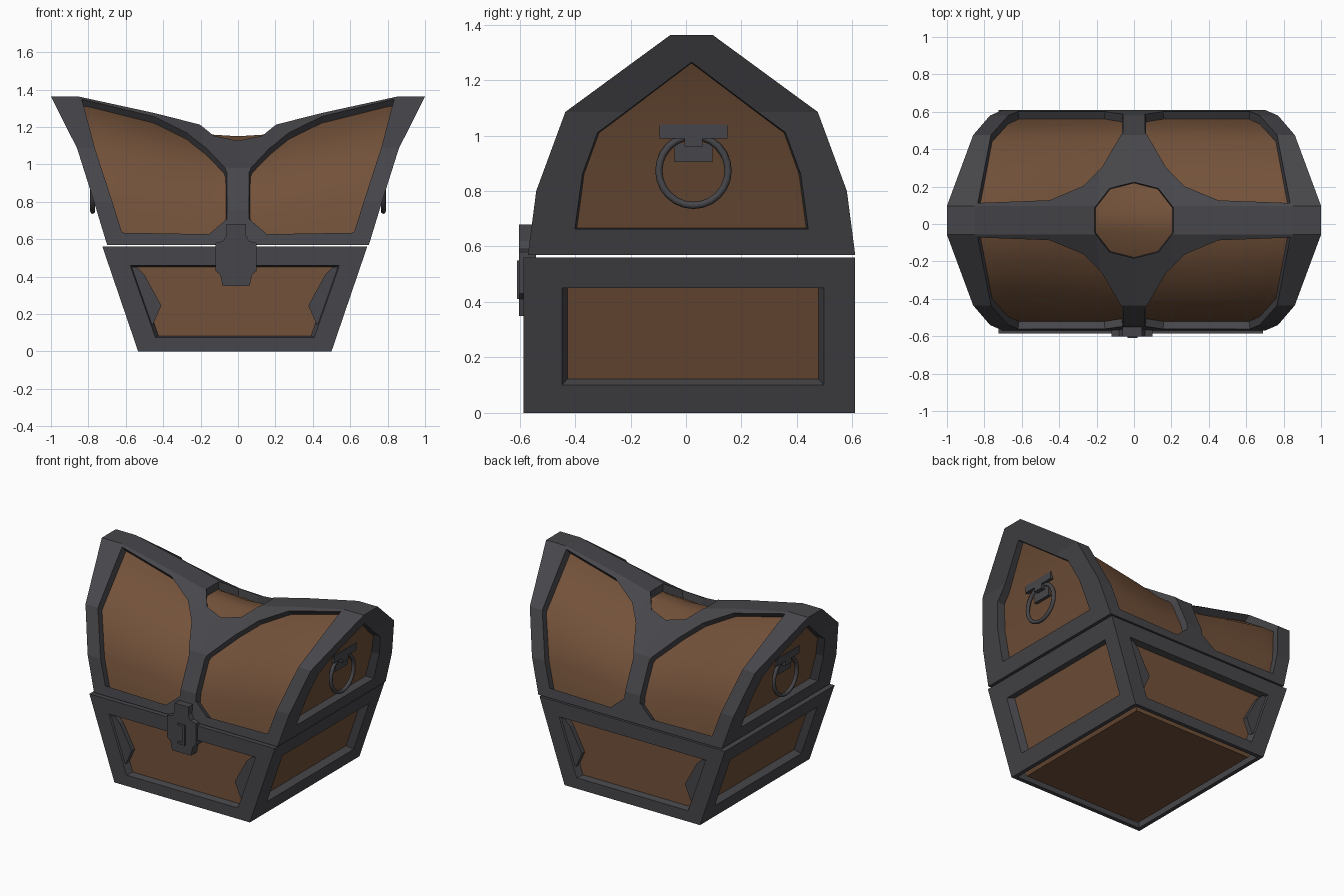
import bpy, bmesh, math
from mathutils import Vector as V

if "Cube" in bpy.data.objects:
    bpy.data.objects.remove(bpy.data.objects["Cube"])

def material(name, rgb):
    m = bpy.data.materials.new(name)
    m.diffuse_color = (*rgb, 1)
    m.use_nodes = True
    m.node_tree.nodes["Principled BSDF"].inputs["Base Color"].default_value = m.diffuse_color
    return m

IRON = material("dark iron", (0.062, 0.062, 0.07))
WOOD = material("brown wood", (0.17, 0.083, 0.042))
BASE_POS, LID_POS = V((-0.017, 0.0125, 0)), V((0, 0.02, 0))

def make(name, verts, faces, mat, smooth=None):
    bm = bmesh.new()
    vs = [bm.verts.new(v) for v in verts]
    for f in faces:
        bm.faces.new([vs[i] for i in f])
    bmesh.ops.remove_doubles(bm, verts=bm.verts, dist=1e-5)
    bmesh.ops.recalc_face_normals(bm, faces=bm.faces)
    me = bpy.data.meshes.new(name)
    bm.to_mesh(me)
    bm.free()
    me.materials.append(mat)
    ob = bpy.data.objects.new(name, me)
    bpy.context.collection.objects.link(ob)
    if smooth:
        bpy.ops.object.select_all(action='DESELECT')
        ob.select_set(True)
        bpy.context.view_layer.objects.active = ob
        bpy.ops.object.shade_smooth_by_angle(angle=math.radians(smooth))
    return ob

def prism(name, pts, d, s_in, s_out, taper=0.0, mat=IRON):
    """Extrude an outline along d between two planes, widening outward."""
    d = V(d).normalized()
    pts = [V(p) for p in pts]
    n = len(pts)
    flat = [p - d * p.dot(d) for p in pts]
    c = sum(flat, V()) / n
    verts = [c + (q - c) * (1 + taper * (s - p.dot(d))) + d * s
             for s in (s_in, s_out) for p, q in zip(pts, flat)]
    faces = [list(range(n)), list(range(n, 2 * n))]
    faces += [[i, (i + 1) % n, n + (i + 1) % n, n + i] for i in range(n)]
    return make(name, verts, faces, mat)

def box(name, lo, hi):
    (x0, y0, z0), (x1, y1, z1) = lo, hi
    return prism(name, [(x0, y0, 0), (x1, y0, 0), (x1, y1, 0), (x0, y1, 0)], (0, 0, 1), z0, z1)

def cut(ob, cutters):
    bpy.context.view_layer.objects.active = ob
    for c in cutters:
        m = ob.modifiers.new("cut", 'BOOLEAN')
        m.operation, m.solver, m.object = 'DIFFERENCE', 'EXACT', c
        bpy.ops.object.modifier_apply(modifier=m.name)
        bpy.data.objects.remove(c)

def mirrored(half):
    return half + [(-a, b) for a, b in reversed(half)]

# ---------- base: iron frame around a wooden tub ----------
def tub(name, levels, mat):
    verts = [(sx * x, sy * y, z) for x, y, z in levels
             for sx, sy in ((-1, -1), (1, -1), (1, 1), (-1, 1))]
    n = len(levels)
    faces = [[0, 1, 2, 3], [4 * n - 4 + i for i in range(4)]]
    faces += [[4 * k + i, 4 * k + (i + 1) % 4, 4 * k + 4 + (i + 1) % 4, 4 * k + 4 + i]
              for k in range(n - 1) for i in range(4)]
    return make(name, verts, faces, mat)

HY = 0.5975
base = tub("base_frame", [(0.517, HY, 0), (0.708, HY, 0.56)], IRON)
cutters = []
for s in (-1, 1):
    hole = [(-0.425, 0.075), (0.425, 0.075), (0.56, 0.46), (-0.56, 0.46)]
    cutters.append(prism("cutter", [(x, s * HY, z) for x, z in hole], (0, s, 0), HY - 0.07, HY + 0.1, 0.9))
    d = V((0.947 * s, 0, -0.32)).normalized()
    side = [(s * (0.517 + 0.341 * z), y, z) for y, z in
            ((-0.46, 0.1), (0.485, 0.1), (0.485, 0.45), (-0.46, 0.45))]
    sp = V(side[0]).dot(d)
    cutters.append(prism("cutter", side, d, sp - 0.07, sp + 0.1, 0.9))
cutters.append(prism("cutter", [(-0.49, -0.57, 0), (0.49, -0.57, 0), (0.49, 0.57, 0), (-0.49, 0.57, 0)],
                     (0, 0, -1), -0.05, 0.05))
cut(base, cutters)
core = tub("base_wood", [(0.45, 0.53, 0.004), (0.487, HY - 0.045, 0.06), (0.655, HY - 0.045, 0.55)], WOOD)
base.location = core.location = BASE_POS

# pointed corner brackets in the front and back panels
BRACKET = [(0.60, 0.45), (0.523, 0.45), (0.483, 0.41), (0.393, 0.245), (0.437, 0.145), (0.49, 0.145)]
for sy in (-1, 1):
    for sx in (-1, 1):
        b = prism("panel_bracket", [(sx * x, 0, z) for x, z in BRACKET], (0, sy, 0), 0.54, HY - 0.012)
        b.location = BASE_POS

# ---------- lid: saddle-shaped loft ----------
Z0 = 0.57
# half profile of the end: x, y, z and inset direction in y, z
PROFILE = [(0.70, 0.59, 0.57, 1, -0.2), (0.77, 0.56, 0.80, 1, 0.2),
           (0.86, 0.455, 1.085, 0.8, 0.6), (1.0, 0.077, 1.362, 0.4, 1.1)]
STATIONS = [(0, 0.795), (0.2, 0.81), (0.45, 0.89), (0.85, 1.0), (1, 1.0)]

def rise(t):
    t = min(abs(t), 1)
    for (a, ga), (b, gb) in zip(STATIONS, STATIONS[1:]):
        if t <= b:
            return ga + (gb - ga) * (t - a) / (b - a)

def on_lid(x, h):
    """Point of the lid surface at width x and profile position h (0-3)."""
    k = min(int(h), 2)
    px, py, pz = (a + (b - a) * (h - k) for a, b in zip(PROFILE[k][:3], PROFILE[k + 1][:3]))
    return V((x, py, Z0 + (pz - Z0) * rise(x / px)))

def lid_loft(name, inset, mat, smooth=None):
    ts = [-t for t, _ in reversed(STATIONS[1:])] + [t for t, _ in STATIONS]
    n = len(PROFILE)
    verts = []
    for t in ts:
        half = [((x - 1.3 * inset) * t, y - inset * ny, Z0 + (z - Z0) * rise(t) - inset * nz)
                for x, y, z, ny, nz in PROFILE]
        verts += [(x, -y, z) for x, y, z in half] + half[::-1]
    m = 2 * n
    faces = [[i * m + j, i * m + (j + 1) % m, (i + 1) * m + (j + 1) % m, (i + 1) * m + j]
             for i in range(len(ts) - 1) for j in range(m)]
    for o in (0, (len(ts) - 1) * m):
        faces += [[o + k, o + k + 1, o + m - 2 - k, o + m - 1 - k] for k in range(n - 1)]
    return make(name, verts, faces, mat, smooth)

lid = lid_loft("lid_frame", 0, IRON)
PANEL = [(0.155, 0.3), (0.62, 0.28), (0.765, 2.0), (0.835, 2.96), (0.45, 2.92), (0.27, 2.72),
         (0.17, 2.45), (0.06, 1.9), (0.06, 0.75)]
END = mirrored([(0.43, 0.656), (0.395, 0.86), (0.335, 1.01), (0.001, 1.25)])
TOP = mirrored([(0.001, -0.205), (0.13, -0.17), (0.205, -0.065), (0.205, 0.065), (0.13, 0.17), (0.001, 0.205)])
cutters = []
for s in (-1, 1):
    cutters.append(prism("cutter", [(s * 0.8, y, z) for y, z in END], (s, 0, 0), 0.5, 1.2, 0.3))
    for sy in (-1, 1):
        pts = [on_lid(x, h) for x, h in PANEL]
        pts = [(s * p.x, sy * p.y, p.z) for p in pts]
        cutters.append(prism("cutter", pts, (0, 0.75 * sy, 0.66), 0.78, 1.2, 0.4))
cutters.append(prism("cutter", [(x, y, 1.15) for x, y in TOP], (0, 0, 1), 1.03, 1.4, 0.4))
cut(lid, cutters)
lid_core = lid_loft("lid_wood", 0.045, WOOD, 45)
lid.location = lid_core.location = LID_POS

# ---------- ring handles on both ends ----------
for s in (-1, 1):
    def mount(name, x0, x1, hy, z0, z1):
        a, b = sorted((s * x0, s * x1))
        box(name, (a, 0.027 - hy, z0), (b, 0.027 + hy, z1))
    mount("handle_plate", 0.73, 0.80, 0.122, 0.99, 1.04)
    mount("handle_bracket", 0.70, 0.772, 0.068, 0.905, 0.99)
    mount("handle_loop", 0.74, 0.80, 0.033, 0.96, 1.0)
    bpy.ops.mesh.primitive_torus_add(major_radius=0.125, minor_radius=0.013, major_segments=24,
                                     minor_segments=8, location=(s * 0.777, 0.027, 0.873),
                                     rotation=(0, math.pi / 2, 0))
    ring = bpy.context.object
    ring.name = "handle_ring"
    ring.data.materials.append(IRON)
    bpy.ops.object.shade_smooth_by_angle(angle=math.radians(60))

# ---------- front latch ----------
LATCH = mirrored([(0.072, 0.35), (0.085, 0.41), (0.11, 0.43), (0.11, 0.58), (0.07, 0.59),
                  (0.052, 0.62), (0.052, 0.68)])
prism("latch", [(x - 0.01, 0, z) for x, z in LATCH], (0, -1, 0), 0.54, 0.602)
box("latch_hook", (0.0, -0.61, 0.41), (0.02, -0.59, 0.55))
for z in (0.41, 0.535):
    box("latch_hook_tip", (-0.035, -0.61, z), (0.0, -0.59, z + 0.015))
